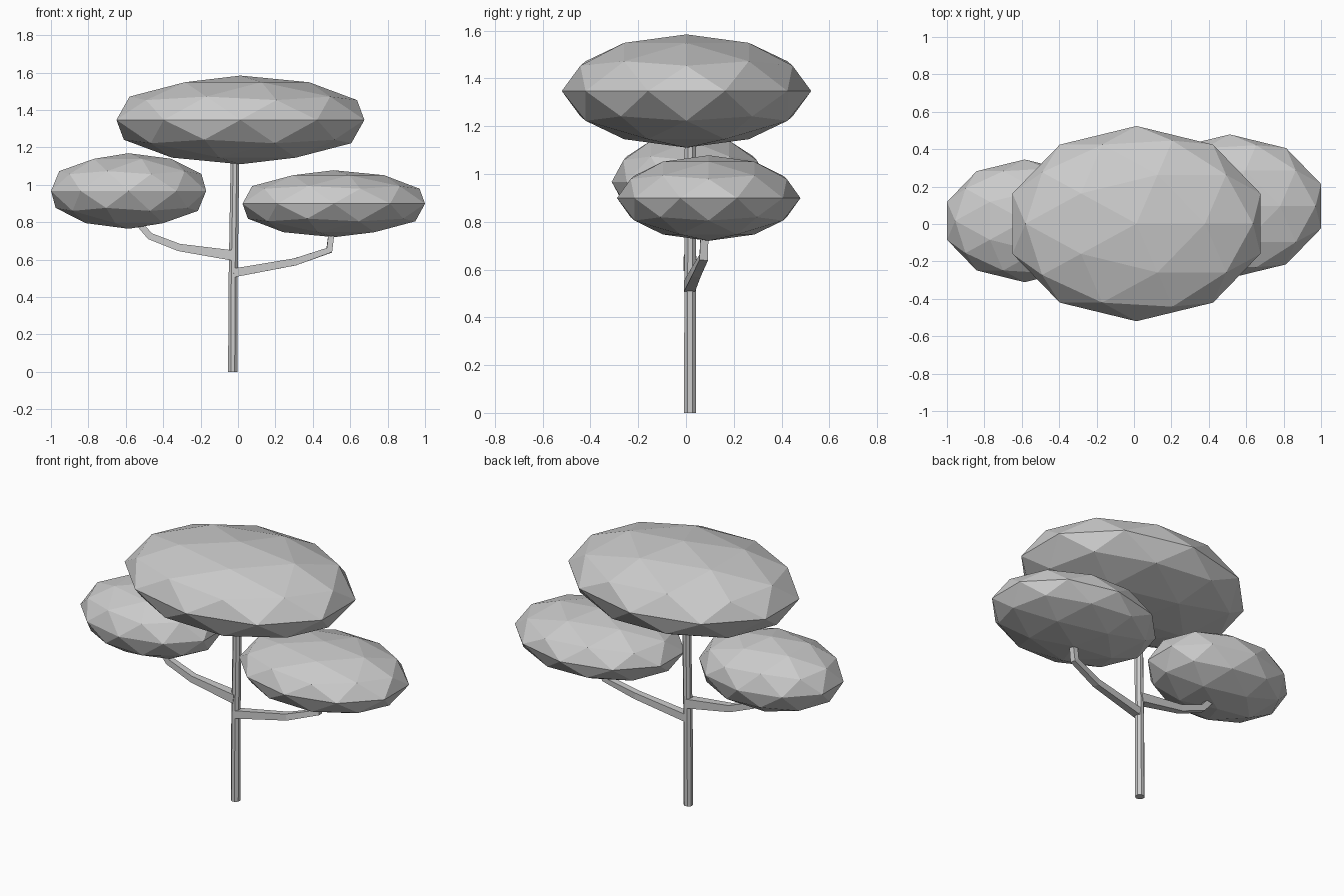
import bpy, bmesh, math
from mathutils import Vector

if "Cube" in bpy.data.objects:
    bpy.data.objects.remove(bpy.data.objects["Cube"])


def foliage(name, centre, radii):
    # low-poly icosphere squashed into a flat leaf cloud
    bpy.ops.mesh.primitive_ico_sphere_add(subdivisions=2, radius=1, location=centre)
    ob = bpy.context.object
    ob.name = name
    ob.scale = radii
    bpy.ops.object.transform_apply(location=False, rotation=False, scale=True)


def limb(name, path, radii, sides, side_axis):
    # sweep a polygon along a path, mitred at the bends
    pts = [Vector(p) for p in path]
    bm = bmesh.new()
    rings = []
    for i, p in enumerate(pts):
        before = (p - pts[i - 1]).normalized() if i else Vector()
        after = (pts[i + 1] - p).normalized() if i < len(pts) - 1 else Vector()
        t = (before + after).normalized()
        u = Vector(side_axis)
        u = (u - t * u.dot(t)).normalized()
        v = t.cross(u)
        ring = []
        for k in range(sides):
            a = 2 * math.pi * (k + 0.5) / sides
            ring.append(bm.verts.new(p + radii[i] * (u * math.cos(a) + v * math.sin(a))))
        rings.append(ring)
    for a, b in zip(rings, rings[1:]):
        for k in range(sides):
            n = (k + 1) % sides
            bm.faces.new((a[k], a[n], b[n], b[k]))
    bm.faces.new(rings[0][::-1])
    bm.faces.new(rings[-1])
    bmesh.ops.recalc_face_normals(bm, faces=bm.faces)
    me = bpy.data.meshes.new(name)
    bm.to_mesh(me)
    bm.free()
    bpy.context.collection.objects.link(bpy.data.objects.new(name, me))


# leaf clouds
foliage("top_foliage", (0.013, 0.002, 1.347), (0.697, 0.522, 0.237))
foliage("right_foliage", (0.512, 0.095, 0.899), (0.513, 0.384, 0.179))
foliage("left_foliage", (-0.585, 0.017, 0.967), (0.436, 0.328, 0.202))

# trunk with a slight lean
limb("trunk", [(-0.028, 0.017, 0), (-0.026, 0.017, 0.5), (-0.016, 0.018, 1.15)],
     [0.027, 0.026, 0.025], 8, (1, 0, 0))

# square-section branches
limb("right_branch",
     [(-0.025, 0.014, 0.529), (0.305, 0.042, 0.588), (0.488, 0.074, 0.65), (0.502, 0.078, 0.76)],
     [0.033, 0.027, 0.025, 0.023], 4, (0, 1, 0))
limb("left_branch",
     [(-0.025, 0.017, 0.622), (-0.315, 0.017, 0.665), (-0.47, 0.017, 0.725), (-0.545, 0.017, 0.81)],
     [0.039, 0.028, 0.026, 0.023], 4, (0, 1, 0))
